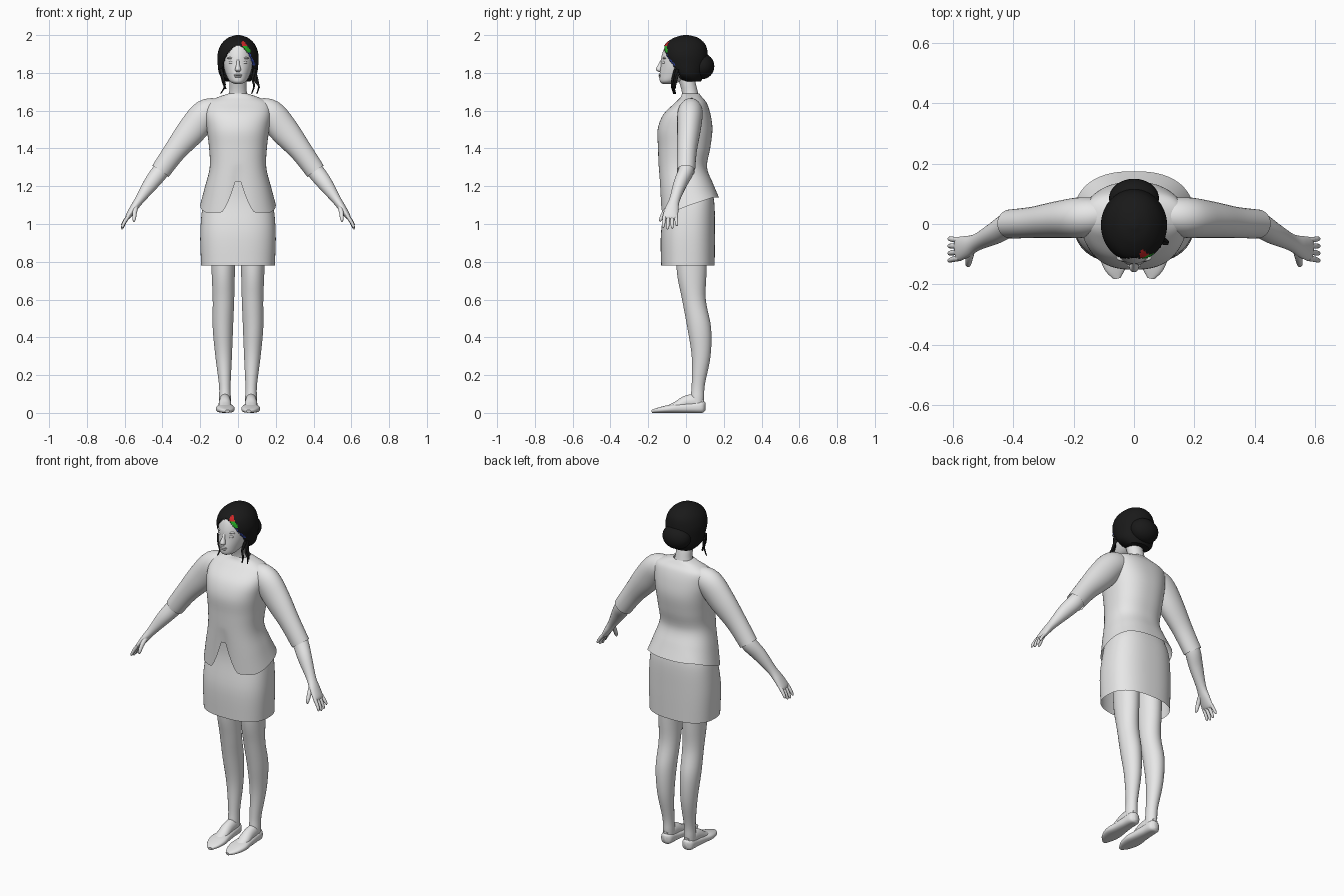
import bpy, bmesh, math
from mathutils import Vector

cube = bpy.data.objects.get("Cube")
if cube:
    bpy.data.objects.remove(cube, do_unlink=True)


def material(name, colour):
    m = bpy.data.materials.new(name)
    m.use_nodes = True
    m.diffuse_color = (*colour, 1)
    bsdf = m.node_tree.nodes["Principled BSDF"]
    bsdf.inputs["Base Color"].default_value = (*colour, 1)
    bsdf.inputs["Roughness"].default_value = 0.7
    return m


grey = material("pale grey", (0.8, 0.8, 0.8))
black = material("hair black", (0.01, 0.01, 0.01))
red = material("red", (0.6, 0.02, 0.02))
green = material("green", (0.02, 0.45, 0.02))
blue = material("blue", (0.03, 0.06, 0.4))


def finish(name, bm, mats):
    bmesh.ops.recalc_face_normals(bm, faces=bm.faces)
    mesh = bpy.data.meshes.new(name)
    bm.to_mesh(mesh)
    bm.free()
    for m in mats:
        mesh.materials.append(m)
    ob = bpy.data.objects.new(name, mesh)
    bpy.context.collection.objects.link(ob)
    bpy.ops.object.select_all(action="DESELECT")
    ob.select_set(True)
    bpy.context.view_layer.objects.active = ob
    bpy.ops.object.shade_smooth_by_angle(angle=math.radians(50))
    return ob


def spline(points, steps):
    """Catmull-Rom resampling of (x, y, z, radius a, radius b) points."""
    p = [Vector(q) for q in points]
    p = [p[0]] + p + [p[-1]]
    out = []
    for i in range(1, len(p) - 2):
        a, b, c, d = p[i - 1:i + 3]
        for k in range(steps):
            t = k / steps
            out.append(0.5 * (2 * b + (c - a) * t + (2 * a - 5 * b + 4 * c - d) * t * t
                              + (3 * b - a - 3 * c + d) * t ** 3))
    return out + [p[-1]]


def loft(points, n=32, steps=5, up=(0, 1, 0), level=False, power=2, caps=True, side=1):
    """Skin elliptical rings along a smooth path."""
    path = spline(points, steps)
    bm = bmesh.new()
    rings = []
    for i, p in enumerate(path):
        before, after = path[max(i - 1, 0)], path[min(i + 1, len(path) - 1)]
        d = Vector((0, 0, 1)) if level else Vector((after - before)[:3]).normalized()
        a = Vector(up).cross(d).normalized()
        b = d.cross(a)
        ring = []
        for k in range(n):
            t = math.tau * (k + 0.5) / n
            c, s = math.cos(t), math.sin(t)
            u = math.copysign(abs(c) ** (2 / power), c) * max(p[3], 0.001)
            v = math.copysign(abs(s) ** (2 / power), s) * max(p[4], 0.001)
            co = Vector(p[:3]) + a * u + b * v
            ring.append(bm.verts.new((co.x * side, co.y, max(co.z, 0))))
        rings.append(ring)
    for r, q in zip(rings, rings[1:]):
        for k in range(n):
            j = (k + 1) % n
            bm.faces.new((r[k], r[j], q[j], q[k]))
    if caps:
        bm.faces.new(rings[0])
        bm.faces.new(rings[-1])
    return bm


def ellipsoid(name, centre, radii, mat, seg=24):
    bm = bmesh.new()
    bmesh.ops.create_uvsphere(bm, u_segments=seg, v_segments=seg // 2, radius=1)
    bmesh.ops.scale(bm, vec=radii, verts=bm.verts)
    bmesh.ops.translate(bm, vec=centre, verts=bm.verts)
    return finish(name, bm, [mat])


# Jacket with a shaped hem: notch at the front, higher at the back
jacket = loft([(0, .02, 1.10, .20, .155), (0, 0, 1.2, .175, .14), (0, -.017, 1.3, .15, .128),
               (0, -.01, 1.4, .153, .138), (0, -.005, 1.5, .165, .145),
               (0, .005, 1.58, .175, .125), (0, .025, 1.64, .165, .085),
               (0, .028, 1.67, .11, .058), (0, .025, 1.69, .052, .046)],
              n=80, level=True, power=2.4, caps=False)
for v in jacket.verts:
    weight = max(0, min(1, (1.32 - v.co.z) / 0.22))
    if v.co.y > 0.02:
        shift = 0.04 * min(1, (v.co.y - 0.02) / 0.12)
    else:
        shift = -0.04 * min(1, (0.02 - v.co.y) / 0.1)
        shift += 0.21 * max(0, 1 - abs(v.co.x) / 0.09) ** 1.5
    v.co.z += shift * weight
finish("jacket", jacket, [grey])

# Skirt
finish("skirt", loft([(0, 0, 1.28, .13, .112), (0, .015, 1.18, .163, .122),
                      (0, .02, 1.1, .187, .131), (0, .01, .95, .2, .143),
                      (0, .01, .78, .195, .142)],
                     n=64, level=True, power=2.5, caps=False), [grey])

# Neck and head
finish("neck", loft([(0, .03, 1.63, .065, .05), (0, .022, 1.69, .048, .043),
                     (0, .01, 1.74, .046, .043), (0, -.01, 1.8, .046, .045)], level=True), [grey])
finish("head", loft([(0, -.098, 1.742, .018, .026), (0, -.083, 1.755, .043, .055),
                     (0, -.05, 1.79, .063, .09), (0, -.04, 1.84, .077, .094),
                     (0, -.032, 1.89, .08, .097), (0, -.03, 1.94, .068, .08),
                     (0, -.03, 1.975, .035, .045)], level=True, n=40), [grey])
finish("nose", loft([(0, -.122, 1.875, .007, .008), (0, -.135, 1.845, .009, .012),
                     (0, -.143, 1.818, .016, .017), (0, -.135, 1.806, .01, .01)],
                    level=True, n=16), [grey])
ellipsoid("upper_lip", (0, -.136, 1.789), (.023, .011, .005), grey, 16)
ellipsoid("lower_lip", (0, -.134, 1.78), (.019, .011, .006), grey, 16)

# Hair shell, opened around the face, with a coloured band on the left of the hairline
hair = loft([(0, .035, 1.755, .065, .045), (0, .01, 1.79, .098, .085),
             (0, 0, 1.85, .108, .112), (0, -.005, 1.9, .108, .12),
             (0, -.005, 1.95, .09, .108), (0, 0, 1.985, .054, .065),
             (0, 0, 2, .012, .014)], n=96, steps=6, level=True)


def above_hairline(c):
    return c.z - (1.95 - 0.1 * (c.x / 0.082) ** 2)


window = []
for f in hair.faces:
    c = f.calc_center_median()
    gap = above_hairline(c)
    if c.y < -.03 and abs(c.x) < .084 and gap < 0:
        window.append(f)
    elif c.y < -.06 and .02 < c.x < .1 and 0 <= gap < .03:
        if c.z > 1.94:
            f.material_index = 1
        elif c.z > 1.905:
            f.material_index = 2
        elif gap < .015:
            f.material_index = 3
bmesh.ops.delete(hair, geom=window, context="FACES")
hair_ob = finish("hair", hair, [black, red, green, blue])
shell = hair_ob.modifiers.new("thickness", "SOLIDIFY")
shell.thickness = 0.012
shell.offset = -1
ellipsoid("hair_bun", (0, .085, 1.835), (.083, .065, .068), black, 32)

# Loose strands beside the face
strands = [[(-.09, -.055, 1.82), (-.078, -.07, 1.77), (-.07, -.07, 1.73), (-.092, -.06, 1.69)],
           [(-.088, -.04, 1.8), (-.078, -.055, 1.75), (-.065, -.06, 1.715)],
           [(.09, -.055, 1.82), (.078, -.07, 1.77), (.085, -.075, 1.73), (.072, -.065, 1.69)],
           [(.095, -.045, 1.82), (.092, -.06, 1.76), (.11, -.065, 1.73), (.1, -.055, 1.69)],
           [(.09, -.04, 1.8), (.1, -.05, 1.77), (.112, -.06, 1.72)]]
for i, line in enumerate(strands):
    rings = [(*p, .009 - .002 * k, .009 - .002 * k) for k, p in enumerate(line)]
    finish(f"hair_strand_{i + 1}", loft(rings, n=8), [black])

# Paired parts
for side, label in ((1, "left"), (-1, "right")):
    def part(name, points, **options):
        return finish(f"{label}_{name}", loft(points, side=side, **options), [grey])

    ellipsoid(f"{label}_eyelid", (.032 * side, -.113, 1.855), (.017, .014, .009), grey, 16)
    ellipsoid(f"{label}_brow", (.034 * side, -.113, 1.878), (.024, .011, .006), grey, 16)

    # Arms
    part("sleeve", [(.1, .03, 1.605, .06, .055), (.17, .022, 1.583, .077, .067),
                    (.245, .015, 1.495, .077, .062), (.335, .005, 1.385, .06, .052),
                    (.41, 0, 1.28, .053, .048)], caps=False)
    part("forearm_and_palm", [(.37, .005, 1.335, .042, .04), (.41, 0, 1.28, .045, .041),
                              (.46, -.03, 1.215, .04, .036), (.52, -.06, 1.13, .025, .028),
                              (.555, -.075, 1.08, .02, .036), (.582, -.083, 1.04, .014, .04),
                              (.59, -.085, 1.027, .007, .036)])
    for k, (finger, reach) in enumerate((("index", .9), ("middle", 1), ("ring", .95), ("little", .75))):
        y = -.113 + .02 * k
        part(f"{finger}_finger", [(.578, y, 1.045, .01, .01),
                                  (.6, y + .002 * (k - 2), 1.045 - .037 * reach, .009, .009),
                                  (.612, y + .004 * (k - 2), 1.045 - .065 * reach, .007, .007),
                                  (.614, y + .004 * (k - 2), 1.045 - .074 * reach, .002, .002)],
             n=12, steps=3)
    part("thumb", [(.54, -.085, 1.095, .014, .014), (.547, -.115, 1.06, .012, .012),
                   (.55, -.134, 1.025, .009, .009), (.551, -.138, 1.012, .002, .002)], n=12)

    # Legs and feet
    part("leg", [(.078, .03, .97, .07, .085), (.078, .03, .75, .062, .079),
                 (.077, .042, .6, .057, .063), (.08, .07, .45, .054, .063),
                 (.076, .08, .3, .044, .05), (.07, .065, .15, .031, .035),
                 (.069, .06, .08, .031, .036), (.069, .058, .03, .03, .034)], level=True)
    part("foot", [(.069, .09, .05, .02, .025), (.069, .05, .058, .03, .042),
                  (.069, 0, .055, .032, .036), (.069, -.05, .036, .034, .025),
                  (.068, -.1, .025, .03, .012)], up=(0, 0, 1), n=24)
    part("shoe", [(.069, .103, .032, .012, .02), (.069, .085, .032, .033, .032),
                  (.069, .03, .028, .037, .028), (.068, -.03, .025, .043, .025),
                  (.067, -.09, .021, .05, .021), (.062, -.145, .014, .037, .014),
                  (.056, -.18, .008, .012, .008)], up=(0, 0, 1), n=32, power=2.6)
